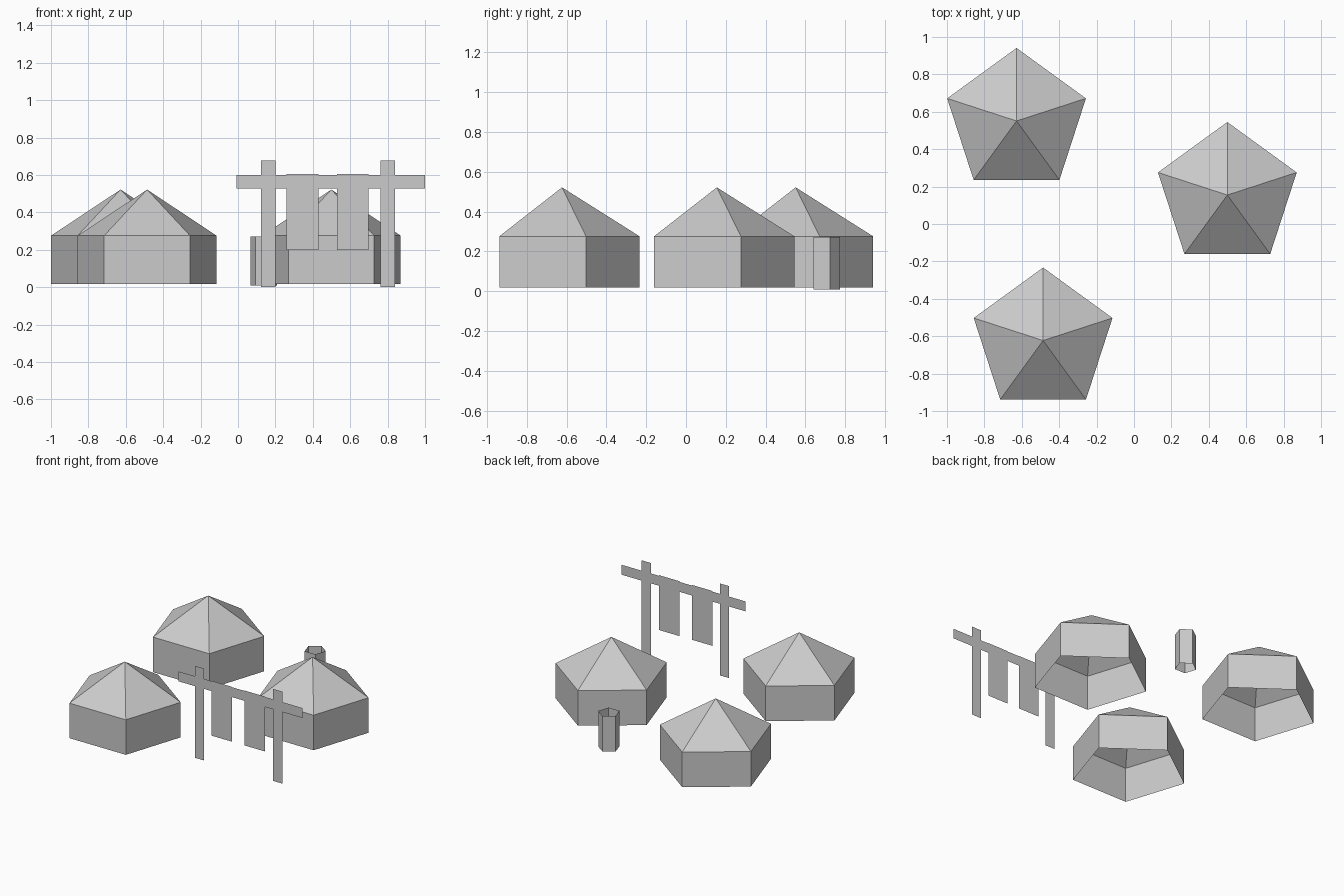
import bpy
from math import cos, sin, tau

if "Cube" in bpy.data.objects:
    bpy.data.objects.remove(bpy.data.objects["Cube"])


def add_mesh(name, verts, faces):
    mesh = bpy.data.meshes.new(name)
    mesh.from_pydata(verts, [], faces)
    obj = bpy.data.objects.new(name, mesh)
    bpy.context.collection.objects.link(obj)
    return obj


def ring(x, y, z, r, n=5):
    # pentagon with one corner towards the back (+y)
    return [(x + r * cos(tau * (i / n + 0.25)), y + r * sin(tau * (i / n + 0.25)), z)
            for i in range(n)]


def tube(name, x, y, r, z0, z1, apex=None, n=5):
    # open-bottomed walls, with an optional pointed roof
    verts = ring(x, y, z0, r, n) + ring(x, y, z1, r, n)
    faces = [(i, (i + 1) % n, n + (i + 1) % n, n + i) for i in range(n)]
    if apex is not None:
        verts.append((x, y, apex))
        faces += [(n + i, n + (i + 1) % n, 2 * n) for i in range(n)]
    return add_mesh(name, verts, faces)


def panel(name, x0, x1, z0, z1, y=-0.68):
    # flat sheet facing the front
    return add_mesh(name, [(x0, y, z0), (x1, y, z0), (x1, y, z1), (x0, y, z1)],
                    [(0, 1, 2, 3)])


# Three tents
for name, x, y in (("tent_back", -0.628, 0.551),
                   ("tent_right", 0.499, 0.155),
                   ("tent_front", -0.486, -0.623)):
    tube(name, x, y, 0.39, 0.018, 0.276, 0.522)

# Open barrel behind the tents
tube("barrel", 0.138, 0.70, 0.074, 0.01, 0.272)

# Gate with two hanging banners, all thin sheets
panel("post_left", 0.124, 0.2, 0.0, 0.677)
panel("post_right", 0.763, 0.84, 0.0, 0.677)
panel("crossbeam", -0.008, 1.0, 0.527, 0.6)
panel("banner_left", 0.26, 0.43, 0.2, 0.604, -0.682)
panel("banner_right", 0.53, 0.697, 0.2, 0.604, -0.682)
